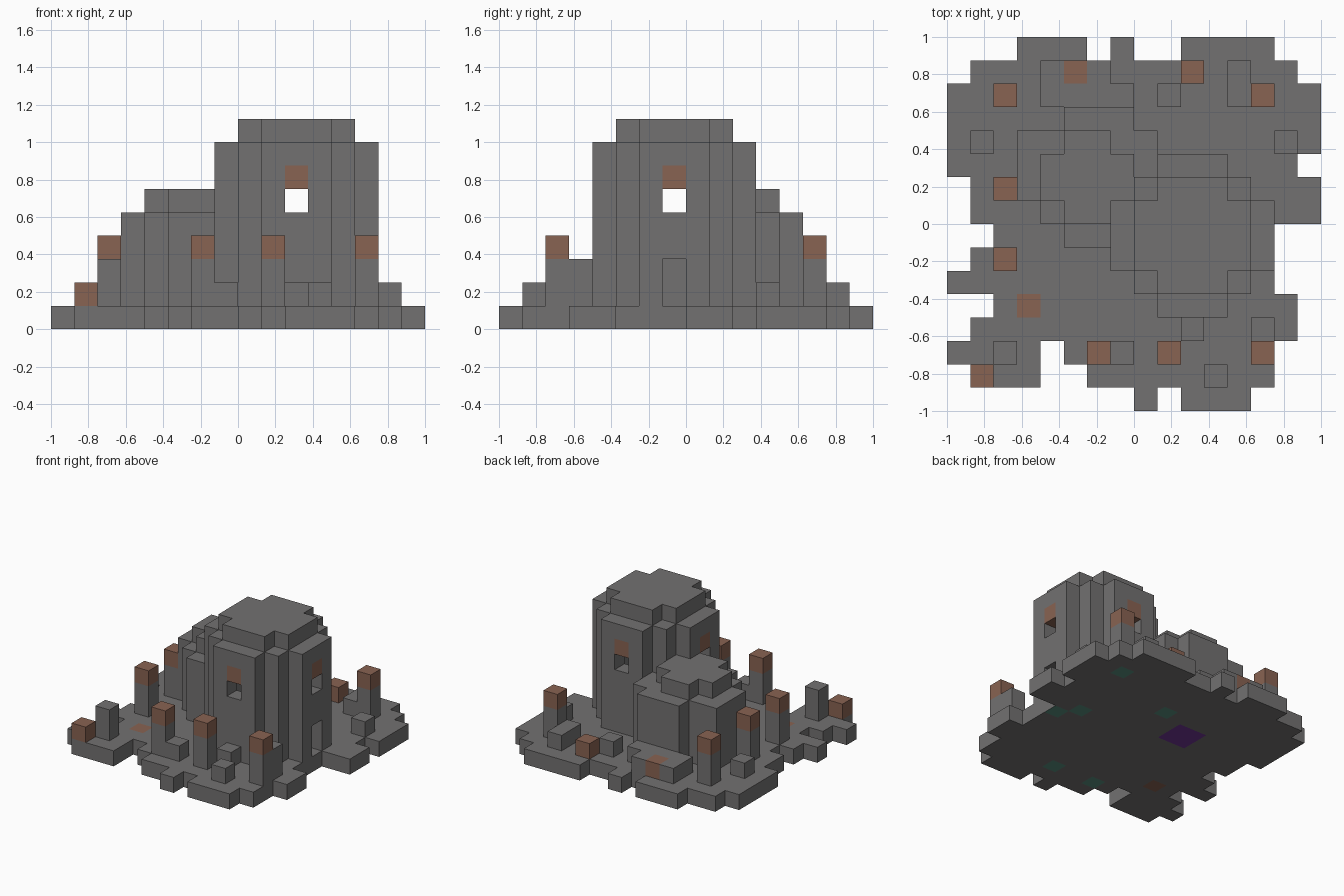
import bpy, bmesh
from mathutils import Vector

if "Cube" in bpy.data.objects:
    bpy.data.objects.remove(bpy.data.objects["Cube"], do_unlink=True)

S = 0.125  # block size
STONE, LAMP, MOSS, PORTAL = range(4)


def make_material(name, rgb):
    m = bpy.data.materials.new(name)
    m.use_nodes = True
    m.diffuse_color = (*rgb, 1)
    m.node_tree.nodes["Principled BSDF"].inputs["Base Color"].default_value = (*rgb, 1)
    return m


MATERIALS = [
    make_material("grey_stone", (0.17, 0.165, 0.165)),
    make_material("brown_lamp", (0.25, 0.125, 0.085)),
    make_material("green_moss", (0.1, 0.27, 0.21)),
    make_material("purple_portal", (0.16, 0.035, 0.3)),
]


def box(xs, ys, zs):
    """Set of block cells from inclusive ranges."""
    return {(i, j, k)
            for i in range(xs[0], xs[1] + 1)
            for j in range(ys[0], ys[1] + 1)
            for k in range(zs[0], zs[1] + 1)}


def build(name, cells, colours=None, underside=None):
    """Skin a set of cells with only its outer faces, merged where flat."""
    colours, underside = colours or {}, underside or {}
    bm = bmesh.new()
    for c in sorted(cells):
        for axis in range(3):
            for sign in (-1, 1):
                n = list(c)
                n[axis] += sign
                if tuple(n) in cells:
                    continue
                u, v = (axis + 1) % 3, (axis + 2) % 3
                loop = []
                for a, b in ((0, 0), (1, 0), (1, 1), (0, 1)):
                    p = Vector(c)
                    p[axis] += max(sign, 0)
                    p[u] += a
                    p[v] += b
                    loop.append(bm.verts.new((p - Vector((8, 8, 0))) * S))
                f = bm.faces.new(loop if sign > 0 else loop[::-1])
                f.material_index = colours.get(c, STONE)
                if axis == 2 and sign < 0:
                    f.material_index = underside.get(c, f.material_index)
    bmesh.ops.remove_doubles(bm, verts=bm.verts, dist=S / 100)
    bmesh.ops.dissolve_limit(bm, angle_limit=0.01, verts=bm.verts, edges=bm.edges,
                             delimit={'MATERIAL'})
    me = bpy.data.meshes.new(name)
    bm.to_mesh(me)
    bm.free()
    for m in MATERIALS:
        me.materials.append(m)
    ob = bpy.data.objects.new(name, me)
    bpy.context.collection.objects.link(ob)
    return ob


# Ragged ground slab: runs of blocks for each row, front to back
ROWS = [
    [(8, 8), (10, 12)], [(1, 3), (6, 13)], [(0, 3), (5, 13)], [(1, 14)],
    [(2, 14)], [(0, 13)], [(1, 13)], [(2, 13)], [(1, 15)], [(1, 15)],
    [(0, 14)], [(0, 15)], [(0, 15)], [(0, 15)], [(1, 14)],
    [(3, 5), (7, 7), (10, 13)],
]
ground = set()
for j, runs in enumerate(ROWS):
    for run in runs:
        ground |= box(run, (j, j), (0, 0))
under = {(i, j, 0): MOSS for i, j in
         ((13, 13), (12, 8), (13, 7), (8, 11), (9, 2), (6, 2))}
under.update({c: PORTAL for c in box((5, 6), (9, 10), (0, 0))})
build("ground", ground, {(3, 4, 0): LAMP}, under)


# Round tower centred on block (10, 7)
def disc(cx, cy, limit, zs):
    return {(i, j, k) for i, j, k in box((cx - 3, cx + 3), (cy - 3, cy + 3), zs)
            if (i - cx) ** 2 + (j - cy) ** 2 <= limit}


tower = disc(10, 7, 10, (1, 7)) | disc(10, 7, 5, (8, 8))
tower -= disc(10, 7, 5, (1, 6))
lintels = {}
for dx, dy in ((3, 0), (-3, 0), (0, 3), (0, -3)):
    tower.discard((10 + dx, 7 + dy, 5))
    lintels[(10 + dx, 7 + dy, 6)] = LAMP
tower -= {(13, 7, 1), (13, 7, 2)}  # doorway
build("tower", tower, lintels)

# Smaller domed annex behind the tower
annex = (box((3, 8), (9, 11), (1, 4)) | box((4, 7), (8, 8), (1, 4))
         | box((5, 6), (7, 7), (1, 4)) | box((5, 7), (12, 12), (1, 4)))
annex |= box((4, 7), (9, 10), (5, 5)) | box((5, 6), (8, 11), (5, 5))
build("annex", annex - box((5, 6), (9, 10), (1, 4)))

# Low porch at the back of the annex
build("porch", box((4, 7), (13, 13), (1, 1)) | box((4, 6), (14, 14), (1, 1)),
      {(5, 14, 1): LAMP})

# Lamp posts
for i, j in ((13, 13), (2, 13), (2, 9), (2, 6), (6, 2), (9, 2), (13, 2)):
    build("lamp_post", box((i, i), (j, j), (1, 3)), {(i, j, 3): LAMP})
for i, j in ((1, 1), (10, 14)):
    build("low_lamp", {(i, j, 1)}, {(i, j, 1): LAMP})

# Loose stones and broken pillars
for i, j in ((1, 11), (14, 11), (9, 13), (7, 2), (10, 3), (11, 1)):
    build("loose_stone", {(i, j, 1)})
build("long_stone", box((12, 12), (13, 14), (1, 1)))
for i, j in ((2, 2), (13, 3)):
    build("broken_pillar", box((i, i), (j, j), (1, 2)))
